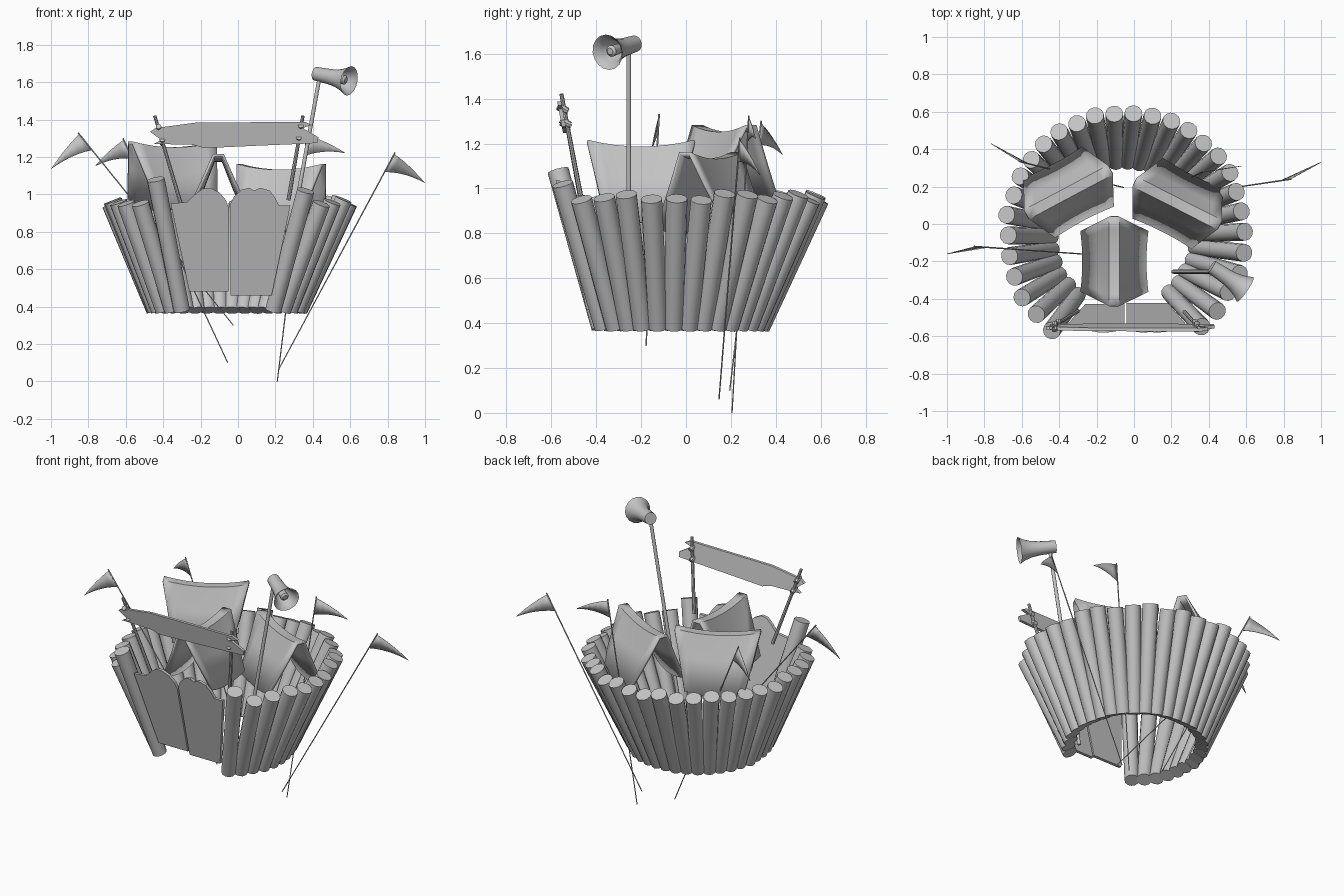
import bpy, bmesh, math, random
from mathutils import Vector

random.seed(4)
if "Cube" in bpy.data.objects:
    bpy.data.objects.remove(bpy.data.objects["Cube"])

grey = bpy.data.materials.new("plain_grey")
grey.use_nodes = True
grey.diffuse_color = (0.55, 0.55, 0.55, 1)
grey.node_tree.nodes["Principled BSDF"].inputs["Base Color"].default_value = (0.55, 0.55, 0.55, 1)


def finish(name, bm, smooth=True, thick=0):
    bmesh.ops.recalc_face_normals(bm, faces=bm.faces[:])
    mesh = bpy.data.meshes.new(name)
    bm.to_mesh(mesh)
    bm.free()
    mesh.materials.append(grey)
    ob = bpy.data.objects.new(name, mesh)
    bpy.context.collection.objects.link(ob)
    bpy.ops.object.select_all(action='DESELECT')
    ob.select_set(True)
    bpy.context.view_layer.objects.active = ob
    if thick:
        mod = ob.modifiers.new("thickness", 'SOLIDIFY')
        mod.thickness = thick
        mod.offset = 0
    if smooth:
        bpy.ops.object.shade_smooth_by_angle(angle=math.radians(40))
    return ob


def lathe(name, start, end, profile, sides=12):
    """Turn (distance, radius) pairs around the line from start to end."""
    start, end = Vector(start), Vector(end)
    turn = (end - start).to_track_quat('Z', 'Y')
    bm = bmesh.new()
    rings = []
    for dist, rad in profile:
        rings.append([bm.verts.new(start + turn @ Vector((
            rad * math.cos(math.tau * i / sides), rad * math.sin(math.tau * i / sides), dist)))
            for i in range(sides)])
    for a, b in zip(rings, rings[1:]):
        for i in range(sides):
            j = (i + 1) % sides
            bm.faces.new((a[i], a[j], b[j], b[i]))
    bm.faces.new(rings[0])
    bm.faces.new(rings[-1])
    return finish(name, bm)


def rod(name, start, end, r0, r1, sides=12):
    length = (Vector(end) - Vector(start)).length
    return lathe(name, start, end, [(0, r0), (length, r1)], sides)


def panel(name, outline, depth, thick):
    """Board from an (x, z) outline, leaning so that y = depth(z)."""
    bm = bmesh.new()
    front = [bm.verts.new((x, depth(z), z)) for x, z in outline]
    back = [bm.verts.new((x, depth(z) + thick, z)) for x, z in outline]
    bm.faces.new(front)
    bm.faces.new(back[::-1])
    for i in range(len(front)):
        j = (i + 1) % len(front)
        bm.faces.new((front[i], back[i], back[j], front[j]))
    return finish(name, bm, smooth=False)


# Palisade of outward leaning logs, open at the front
COUNT = 30
for i in range(COUNT):
    ang = math.radians(-53.5 + 288.8 * i / (COUNT - 1))
    s = math.sin(ang)
    r = 0.635 - 0.043 * s + 0.03 * max(0, -s) ** 2 + random.uniform(-0.01, 0.01)
    x, y = r * math.cos(ang), r * s
    z = 0.965 + random.uniform(-0.02, 0.015)
    if i == 0:
        z = 1.02
    if i == COUNT - 1:
        z = 1.08
    rod("palisade_log", (0.61 * x - 0.06, 0.61 * y - 0.03, 0.38), (x - 0.045, y, z), 0.044, 0.048)


# Pair of gate leaves with humped tops
def gate_lean(z):
    return -0.445 - (z - 0.47) * 0.24


panel("left_gate", [(-0.05, 0.48), (-0.26, 0.48), (-0.36, 0.95), (-0.27, 0.96), (-0.23, 1.0),
                    (-0.19, 1.03), (-0.15, 1.035), (-0.1, 1.01), (-0.065, 0.97), (-0.05, 0.93)],
      gate_lean, 0.02)
panel("right_gate", [(0.18, 0.46), (-0.04, 0.46), (-0.04, 0.95), (-0.02, 0.99), (0.02, 1.025),
                     (0.06, 1.035), (0.085, 1.02), (0.12, 1.035), (0.17, 1.02), (0.2, 0.98),
                     (0.22, 0.94), (0.28, 0.94)],
      gate_lean, 0.02)


# Tents: folded cloth with a sagging ridge and overhanging ends
def tent(name, cx, cy, top, degrees, half):
    side = [(0.175, -0.33), (0.085, -0.14), (0.025, 0)]
    profile = [(-w, d) for w, d in side] + side[::-1]
    c, s = math.cos(math.radians(degrees)), math.sin(math.radians(degrees))
    bm = bmesh.new()
    rows = []
    for k in range(9):
        v = k / 4 - 1
        dip = 1 - v * v
        row = []
        for w, d in profile:
            along = v * (half + d * 0.23)
            across = w * (1 - 0.06 * dip)
            row.append(bm.verts.new((cx + c * along - s * across, cy + s * along + c * across,
                                     top + d - 0.03 * dip)))
        rows.append(row)
    for a, b in zip(rows, rows[1:]):
        for i in range(len(a) - 1):
            bm.faces.new((a[i], a[i + 1], b[i + 1], b[i]))
    finish(name, bm, thick=0.016)


tent("front_tent", -0.105, -0.2, 1.21, 90, 0.24)
tent("left_tent", 0.232, 0.11, 1.155, -27, 0.255)
tent("right_tent", -0.35, 0.17, 1.275, 28, 0.255)


# Pennants on thin leaning poles
def pennant(side, top, foot, tip):
    top, foot, tip = Vector(top), Vector(foot), Vector(tip)
    rod(side + "_flag_pole", foot, top, 0.003, 0.004, 6)
    down = (foot - top).normalized()
    bm = bmesh.new()
    edges = []
    for drop, lift in ((0.01, 0.02), (0.12, 0.03)):
        a = top + down * drop
        bend = (a + tip) / 2 + Vector((0, 0, lift))
        edges.append([bm.verts.new(a * (1 - t) ** 2 + bend * 2 * t * (1 - t) + tip * t * t)
                      for t in [k / 6 for k in range(6)]])
    up, low = edges
    for i in range(5):
        bm.faces.new((up[i], up[i + 1], low[i + 1], low[i]))
    bm.faces.new((up[-1], bm.verts.new(tip), low[-1]))
    finish(side + "_flag", bm, thick=0.003)


pennant("left", (0.84, 0.24, 1.225), (0.215, 0.147, 0.06), (1.0, 0.33, 1.06))
pennant("right", (-0.855, -0.12, 1.33), (-0.025, -0.178, 0.3), (-1.0, -0.16, 1.135))
pennant("back_right", (-0.615, 0.335, 1.3), (-0.055, 0.195, 0.1), (-0.765, 0.43, 1.15))
pennant("back_left", (0.37, 0.28, 1.325), (0.21, 0.205, 0), (0.575, 0.31, 1.22))


# Sign board with ragged ends, lashed to two posts above the gate
def sign_lean(z):
    return -0.56 - (z - 1.42) * 0.186 - 0.02


panel("sign_board", [(-0.45, 1.27), (-0.41, 1.29), (-0.47, 1.335), (-0.44, 1.355), (-0.23, 1.383),
                     (0.36, 1.388), (0.395, 1.37), (0.345, 1.355), (0.43, 1.305), (0.425, 1.275),
                     (0.34, 1.27), (0.1, 1.26), (-0.18, 1.247), (-0.24, 1.265)],
      sign_lean, 0.018)
for name, head, foot in (("right_sign", (-0.445, -0.555, 1.42), (-0.3, -0.465, 0.93)),
                         ("left_sign", (0.347, -0.555, 1.42), (0.27, -0.47, 0.97))):
    rod(name + "_post", foot, head, 0.011, 0.009, 8)
    for share in (0.72, 0.86):
        mid = Vector(foot).lerp(Vector(head), share)
        rod(name + "_lashing", mid + Vector((0, -0.028, 0.012)), mid + Vector((0, 0.016, -0.012)),
            0.015, 0.015, 8)

# Loudspeaker horn on a tall pole
rod("horn_pole", (0.21, -0.255, 0.38), (0.435, -0.255, 1.62), 0.011, 0.011, 10)
lathe("horn", (0.415, -0.228, 1.645), (0.598, -0.352, 1.606),
      [(0, 0.037), (0.1, 0.042), (0.15, 0.05), (0.19, 0.063), (0.22, 0.08),
       (0.215, 0.073), (0.185, 0.055), (0.14, 0.04), (0.1, 0.02), (0.19, 0.026), (0.2, 0.015)], 16)
